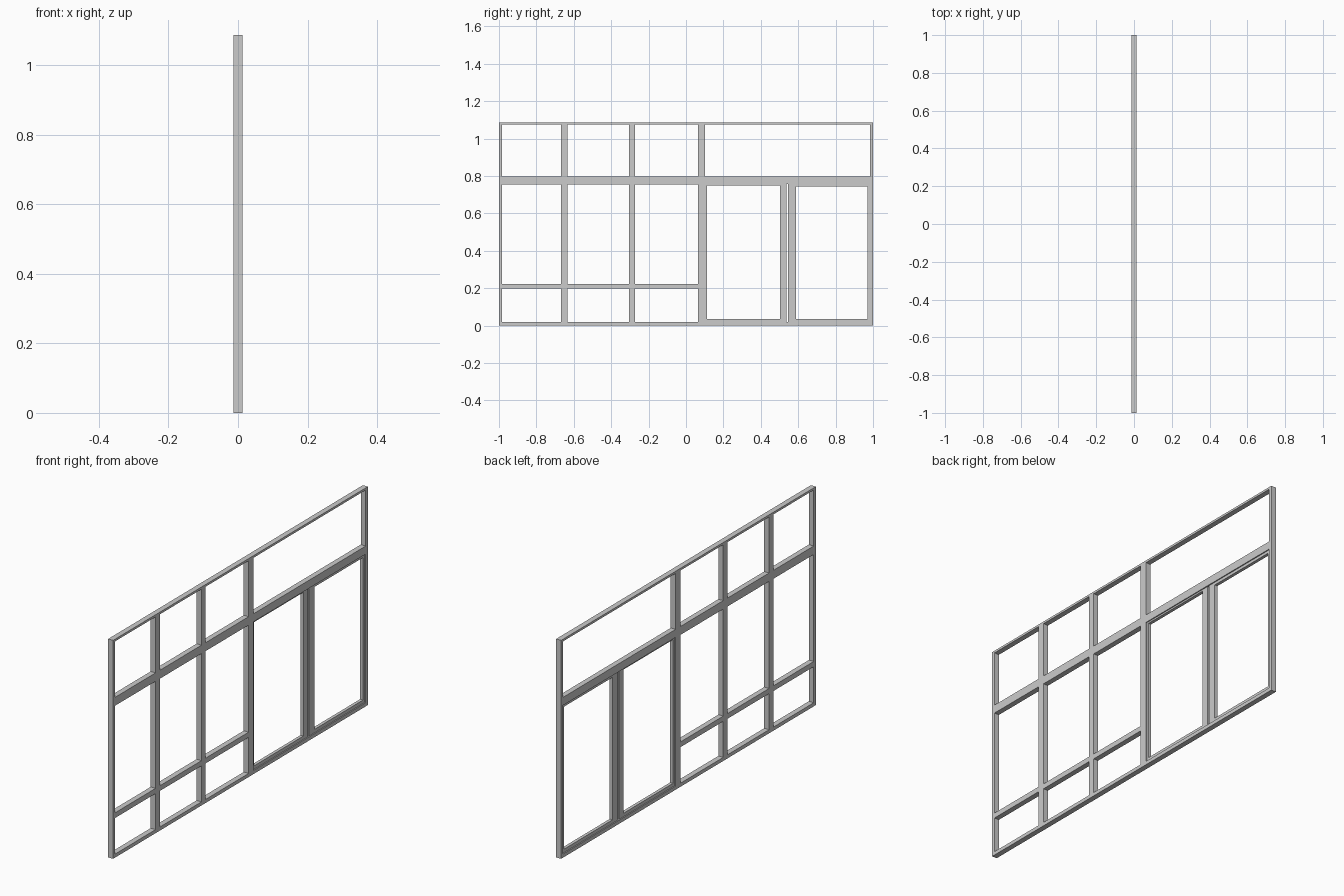
import bpy, bmesh

if "Cube" in bpy.data.objects:
    bpy.data.objects.remove(bpy.data.objects["Cube"])


def panel(name, outer, openings, x0, x1):
    """Flat plate in the YZ plane with rectangular openings, thickness x0..x1.
    Rectangles are (y0, y1, z0, z1)."""
    rects = [outer] + openings
    ys = sorted({v for r in rects for v in r[:2]})
    zs = sorted({v for r in rects for v in r[2:]})
    bm = bmesh.new()
    verts = {}

    def vert(y, z):
        if (y, z) not in verts:
            verts[y, z] = bm.verts.new((x0, y, z))
        return verts[y, z]

    for ya, yb in zip(ys, ys[1:]):
        for za, zb in zip(zs, zs[1:]):
            cy, cz = (ya + yb) / 2, (za + zb) / 2
            if any(r[0] < cy < r[1] and r[2] < cz < r[3] for r in openings):
                continue
            bm.faces.new([vert(ya, za), vert(yb, za), vert(yb, zb), vert(ya, zb)])
    ext = bmesh.ops.extrude_face_region(bm, geom=bm.faces[:])
    moved = [g for g in ext["geom"] if isinstance(g, bmesh.types.BMVert)]
    bmesh.ops.translate(bm, verts=moved, vec=(x1 - x0, 0, 0))
    bmesh.ops.recalc_face_normals(bm, faces=bm.faces)
    mesh = bpy.data.meshes.new(name)
    bm.to_mesh(mesh)
    bm.free()
    obj = bpy.data.objects.new(name, mesh)
    bpy.context.collection.objects.link(obj)
    return obj


HALF = 0.0135      # half depth of the wall frame
LEAF = 0.008       # half depth of the recessed door leaves
TOP = 1.086

# Main frame: three window bays in three rows, wide transom, double doorway
bays = [(-0.984, -0.667), (-0.633, -0.306), (-0.273, 0.064)]
rows = [(0.018, 0.197), (0.223, 0.755), (0.797, 1.075)]
holes = [(*b, *r) for r in rows for b in bays]
holes.append((0.101, 0.984, 0.797, 1.075))
holes.append((0.101, 0.984, 0.018, 0.757))
panel("window_wall_frame", (-1, 1, 0, TOP), holes, -HALF, HALF)

# Two door leaves, with a narrow gap between the meeting stiles
panel("left_door_leaf", (0.101, 0.537, 0.018, 0.757),
      [(0.113, 0.502, 0.035, 0.749)], -LEAF, LEAF)
panel("right_door_leaf", (0.546, 0.984, 0.018, 0.757),
      [(0.588, 0.971, 0.035, 0.743)], -LEAF, LEAF)
